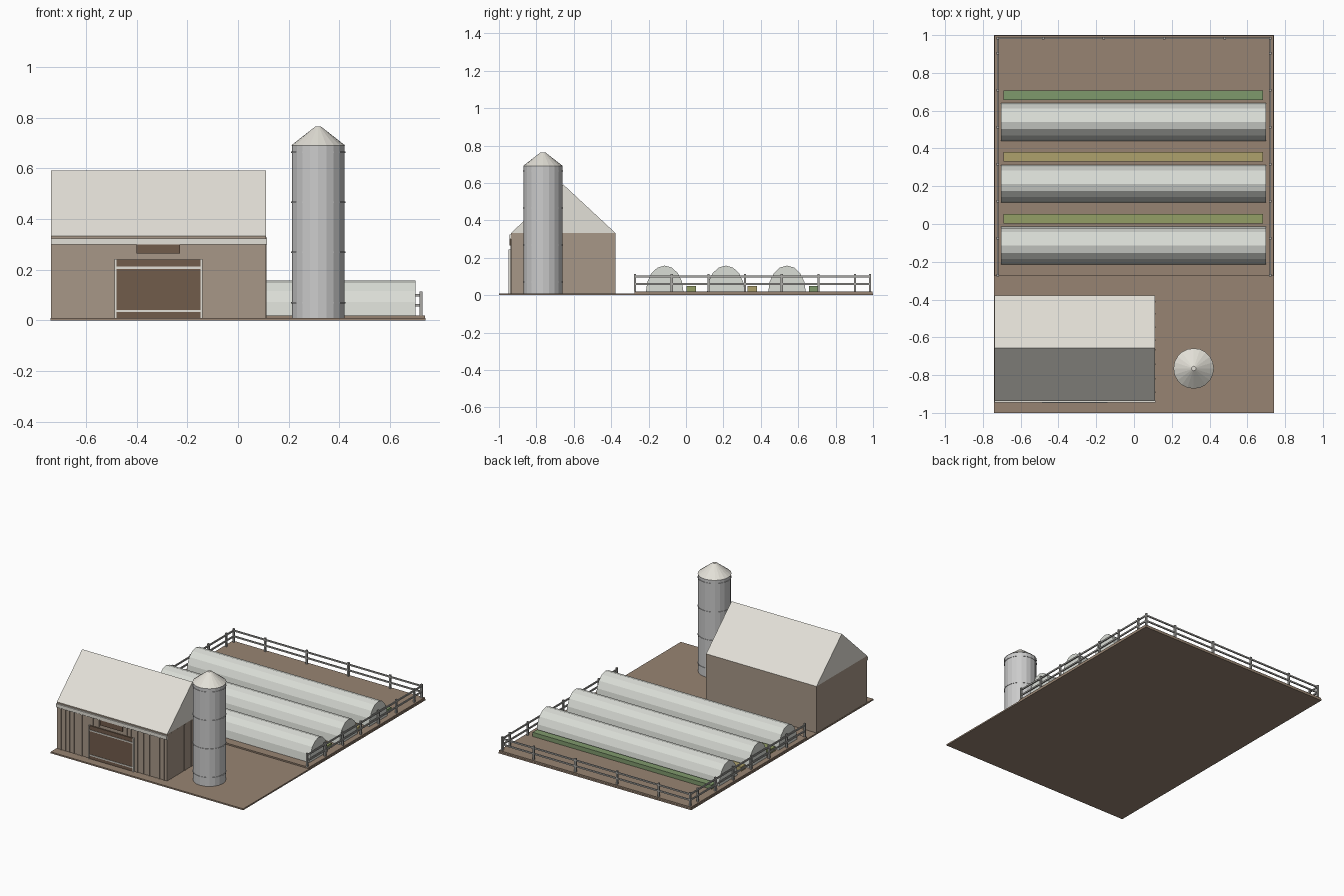
import bpy, bmesh, math, random

if "Cube" in bpy.data.objects:
    bpy.data.objects.remove(bpy.data.objects["Cube"])
random.seed(4)


def material(name, rgb):
    m = bpy.data.materials.new(name)
    m.diffuse_color = tuple((c / 255) ** 2.2 for c in rgb) + (1,)
    m.use_nodes = True
    m.node_tree.nodes["Principled BSDF"].inputs["Base Color"].default_value = m.diffuse_color
    return m


soil = material("soil", (150, 131, 114))
wood = material("weathered_wood", (166, 150, 134))
dark_wood = material("dark_wood", (112, 92, 76))
pale = material("pale_roof", (226, 223, 214))
metal = material("metal", (200, 200, 197))
film = material("greenhouse_film", (217, 220, 213))
rail_mat = material("fence", (168, 167, 163))


def finish(name, bm, mat):
    bmesh.ops.recalc_face_normals(bm, faces=bm.faces)
    me = bpy.data.meshes.new(name)
    bm.to_mesh(me)
    bm.free()
    me.materials.append(mat)
    ob = bpy.data.objects.new(name, me)
    bpy.context.collection.objects.link(ob)
    return ob


def add_box(bm, x0, x1, y0, y1, z0, z1):
    vs = bmesh.ops.create_cube(bm, size=1)["verts"]
    for v in vs:
        v.co = ((x0 + x1) / 2 + v.co.x * (x1 - x0),
                (y0 + y1) / 2 + v.co.y * (y1 - y0),
                (z0 + z1) / 2 + v.co.z * (z1 - z0))


def boxes(name, mat, *dims):
    bm = bmesh.new()
    for d in dims:
        add_box(bm, *d)
    return finish(name, bm, mat)


def prism(name, mat, profile, x0, x1):
    """Extrude a (y, z) profile along x."""
    bm = bmesh.new()
    face = bm.faces.new([bm.verts.new((x0, y, z)) for y, z in profile])
    ext = bmesh.ops.extrude_face_region(bm, geom=[face])["geom"]
    bmesh.ops.translate(bm, vec=(x1 - x0, 0, 0),
                        verts=[g for g in ext if isinstance(g, bmesh.types.BMVert)])
    return finish(name, bm, mat)


def lathe(name, mat, cx, cy, sections, sides=20):
    """Stack of (r0, r1, z0, z1) capped cones."""
    bm = bmesh.new()
    for r0, r1, z0, z1 in sections:
        vs = bmesh.ops.create_cone(bm, cap_ends=True, segments=sides,
                                   radius1=r0, radius2=r1, depth=z1 - z0)["verts"]
        bmesh.ops.translate(bm, verts=vs, vec=(cx, cy, (z0 + z1) / 2))
    return finish(name, bm, mat)


# Ground and raised field
boxes("ground", soil, (-.74, .74, -1, 1, 0, .01))
boxes("field", soil, (-.738, .738, -.275, .998, .009, .02))

# Barn walls and gabled roof
BX0, BX1, BY0, BY1 = -.738, .11, -.935, -.378
boxes("barn_walls", wood, (BX0, BX1, BY0, BY1, .002, .333))
prism("barn_roof", pale, [(BY0, .333), (BY1, .333), ((BY0 + BY1) / 2, .592)], BX0, BX1)
boxes("eave_trim", pale, (BX0, BX1 + .004, BY0 - .01, BY0, .3, .324))

# Vertical battens on the front and right walls
strips = []
x = BX0 + .028
while x < BX1 - .01:
    if not -.5 < x < -.14:
        strips.append((x, x + .008, BY0 - .004, BY0, .01, .3))
    elif not -.41 < x < -.225:
        strips.append((x, x + .008, BY0 - .004, BY0, .245, .3))
    x += random.uniform(.028, .05)
y = BY0 + .04
while y < BY1 - .02:
    strips.append((BX1, BX1 + .003, y, y + .008, .01, .33))
    y += random.uniform(.05, .08)
boxes("wall_battens", wood, *strips)

# Barn door, its pale frame and the hatch above
DY = BY0 - .008
boxes("barn_door", dark_wood, (-.482, -.145, DY, BY0, .01, .24))
boxes("door_frame", pale,
      (-.487, -.48, DY - .005, BY0, .01, .243), (-.147, -.14, DY - .005, BY0, .01, .243),
      (-.48, -.147, DY - .004, DY, .204, .212), (-.48, -.147, DY - .004, DY, .033, .041))
boxes("door_hatch", dark_wood, (-.4, -.228, DY - .002, BY0, .265, .3))

# Silo with hoops and conical cap
SX, SY = .316, -.765
lathe("silo_body", metal, SX, SY, [(.104, .104, .008, .69)])
lathe("silo_hoops", metal, SX, SY,
      [(.107, .107, z - .003, z + .003) for z in (.07, .269, .466, .664)])
lathe("silo_cap", pale, SX, SY, [(.107, .012, .69, .764)])

# Tunnel greenhouses, each with a planting bed behind
bed_colours = [(146, 157, 102), (172, 160, 108), (126, 152, 108)]
for i, rgb in enumerate(bed_colours):
    cy = -.114 + i * .327
    arch = [(cy - .1 * math.cos(math.pi * k / 8), .019 + .139 * math.sin(math.pi * k / 8))
            for k in range(9)]
    prism(f"greenhouse_{i + 1}", film, arch, -.703, .7)
    boxes(f"planting_bed_{i + 1}", material(f"crop_{i + 1}", rgb),
          (-.69, .684, cy + .117, cy + .167, .019, .049))

# Fence on the left, right and back of the field
FX, FY0, FY1, P, R = .722, -.272, .984, .006, .004
posts, rails = [], []
for sx in (-FX, FX):
    for y in [FY0 + .196 * k for k in range(7)] + [FY1]:
        posts.append((sx - P, sx + P, y - P, y + P, .019, .114))
    for z in (.06, .1):
        rails.append((sx - R, sx + R, FY0, FY1, z - .005, z + .005))
for x in (-.48, -.16, .16, .48):
    posts.append((x - P, x + P, FY1 - P, FY1 + P, .019, .114))
for z in (.06, .1):
    rails.append((-FX, FX, FY1 - R, FY1 + R, z - .005, z + .005))
boxes("fence_posts", rail_mat, *posts)
boxes("fence_rails", rail_mat, *rails)
